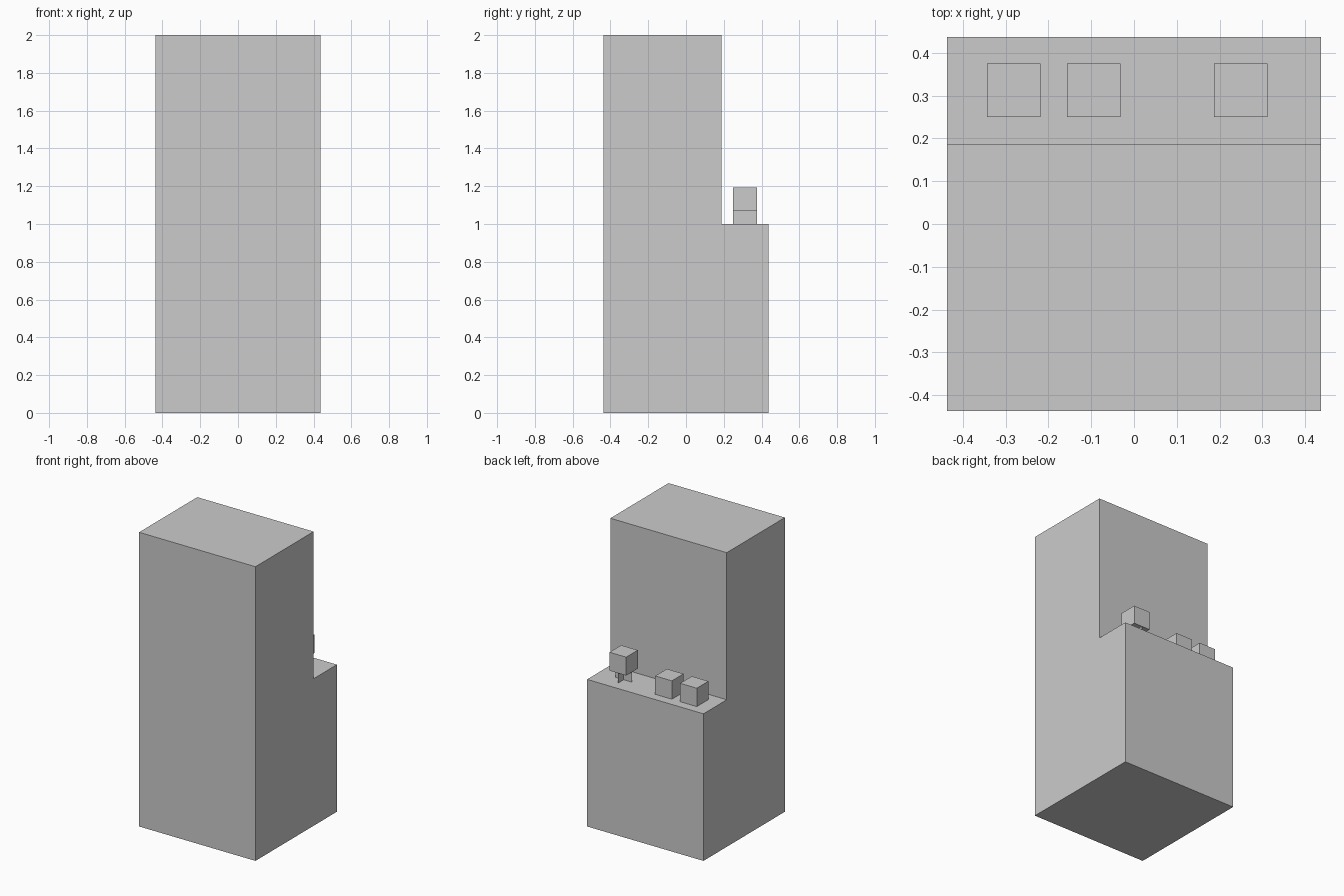
import bpy, bmesh

if "Cube" in bpy.data.objects:
    bpy.data.objects.remove(bpy.data.objects["Cube"])

H = 0.4375   # half width of the block
S = 0.125    # small cube size
LEDGE_Z = 1.0
LEDGE_Y = 0.3125


def finish(name, bm):
    mesh = bpy.data.meshes.new(name)
    bm.to_mesh(mesh)
    bm.free()
    obj = bpy.data.objects.new(name, mesh)
    bpy.context.collection.objects.link(obj)
    return obj


def cube(name, x, z):
    bm = bmesh.new()
    bmesh.ops.create_cube(bm, size=S)
    bmesh.ops.translate(bm, verts=bm.verts, vec=(x, LEDGE_Y, z + S / 2))
    return finish(name, bm)


# Stepped body: side profile swept across the width
profile = [(-H, 0), (H, 0), (H, LEDGE_Z), (0.1875, LEDGE_Z), (0.1875, 2), (-H, 2)]
bm = bmesh.new()
face = bm.faces.new([bm.verts.new((-H, y, z)) for y, z in profile])
swept = bmesh.ops.extrude_face_region(bm, geom=[face])["geom"]
bmesh.ops.translate(bm, vec=(2 * H, 0, 0),
                    verts=[g for g in swept if isinstance(g, bmesh.types.BMVert)])
bmesh.ops.recalc_face_normals(bm, faces=bm.faces)
finish("stepped_body", bm)

# Two low buttons resting on the ledge
cube("outer_button", -0.28125, LEDGE_Z)
cube("inner_button", -0.09375, LEDGE_Z)

# Raised knob on a stem of two crossed sheets
KNOB_X, KNOB_Z = 0.25, 1.069
cube("raised_knob", KNOB_X, KNOB_Z)
bm = bmesh.new()
for dx, dy in ((S / 2, 0), (0, S / 2)):
    corners = [(-1, LEDGE_Z), (1, LEDGE_Z), (1, KNOB_Z), (-1, KNOB_Z)]
    bm.faces.new([bm.verts.new((KNOB_X + s * dx, LEDGE_Y + s * dy, z)) for s, z in corners])
finish("crossed_stem", bm)
